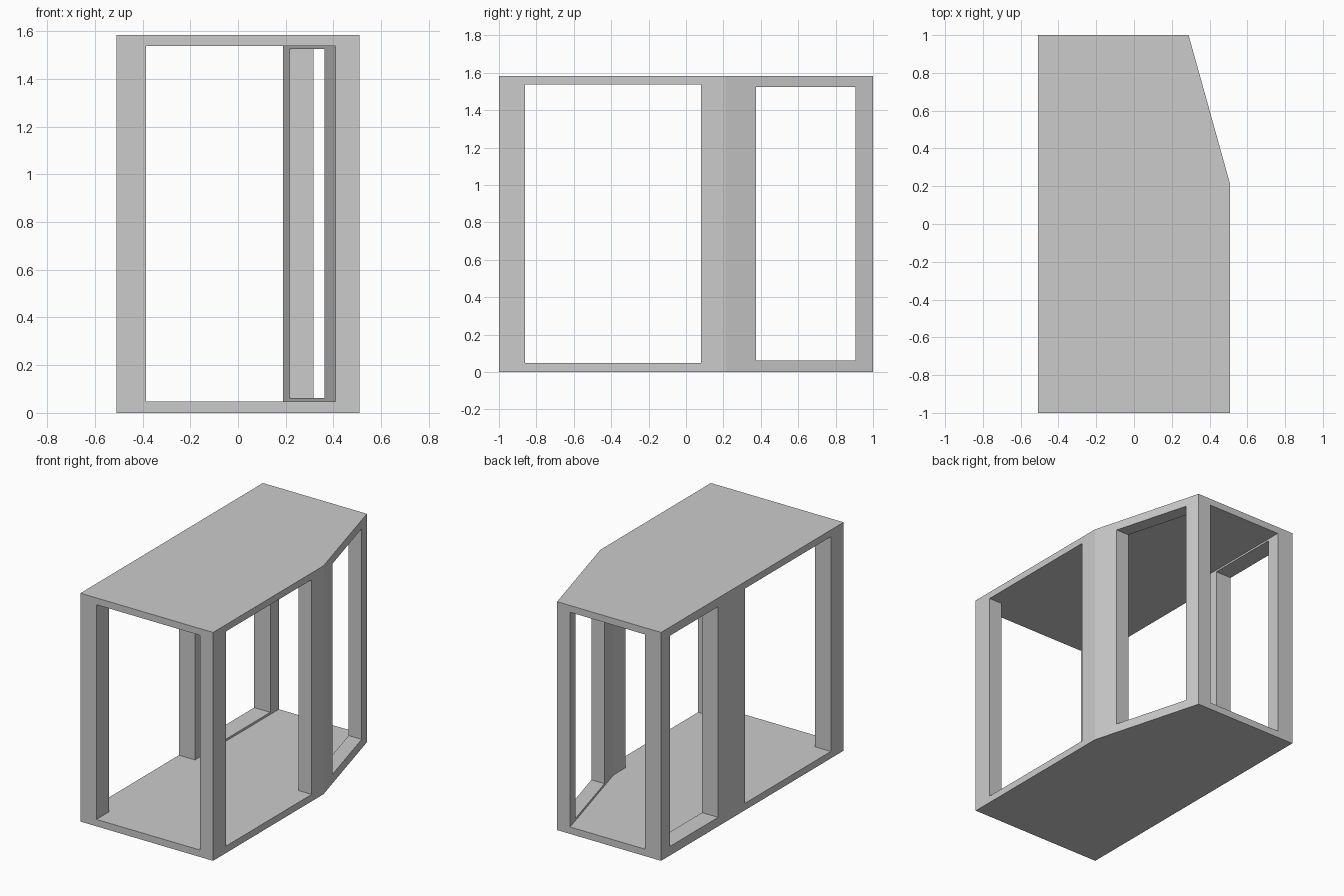
import bpy
import bmesh

if "Cube" in bpy.data.objects:
    bpy.data.objects.remove(bpy.data.objects["Cube"])

HEIGHT = 1.584
FLOOR, CEILING = 0.048, 1.537      # inner faces of floor and roof slabs
BEND = 0.21                        # y where the right wall starts to slant


def prism(name, outline, z0, z1):
    """Extrude a counter-clockwise xy outline from z0 to z1."""
    bm = bmesh.new()
    face = bm.faces.new([bm.verts.new((x, y, z0)) for x, y in outline])
    top = bmesh.ops.extrude_face_region(bm, geom=[face])["geom"]
    verts = [g for g in top if isinstance(g, bmesh.types.BMVert)]
    bmesh.ops.translate(bm, verts=verts, vec=(0, 0, z1 - z0))
    bmesh.ops.recalc_face_normals(bm, faces=bm.faces)
    mesh = bpy.data.meshes.new(name)
    bm.to_mesh(mesh)
    bm.free()
    obj = bpy.data.objects.new(name, mesh)
    bpy.context.collection.objects.link(obj)
    return obj


def side_cutter(name, y0, y1, z0, z1):
    """Box running across the full width, opening both side walls."""
    return prism(name, [(-1, y0), (1, y0), (1, y1), (-1, y1)], z0, z1)


# Outer body with one slanted rear corner
frame = prism("enclosure_frame", [(-0.509, -1), (0.509, -1), (0.509, BEND),
                                  (0.289, 1), (-0.509, 1)], 0, HEIGHT)

# Hollow interior, open at front and back, and the two pairs of side openings
cutters = [
    prism("interior_cutter", [(-0.386, -1.2), (0.409, -1.2), (0.409, BEND),
                              (0.189, 1), (0.189, 1.2), (-0.386, 1.2)],
          FLOOR, CEILING),
    side_cutter("front_opening_cutter", -0.86, 0.08, FLOOR, CEILING),
    side_cutter("rear_opening_cutter", 0.375, 0.905, 0.063, 1.524),
]
for cutter in cutters:
    cutter.hide_render = True
    mod = frame.modifiers.new(cutter.name, "BOOLEAN")
    mod.operation = "DIFFERENCE"
    mod.solver = "EXACT"
    mod.object = cutter

# Bake the cuts and remove the helpers
depsgraph = bpy.context.evaluated_depsgraph_get()
frame_mesh = bpy.data.meshes.new_from_object(frame.evaluated_get(depsgraph))
frame.modifiers.clear()
frame.data = frame_mesh
for cutter in cutters:
    bpy.data.objects.remove(cutter)
